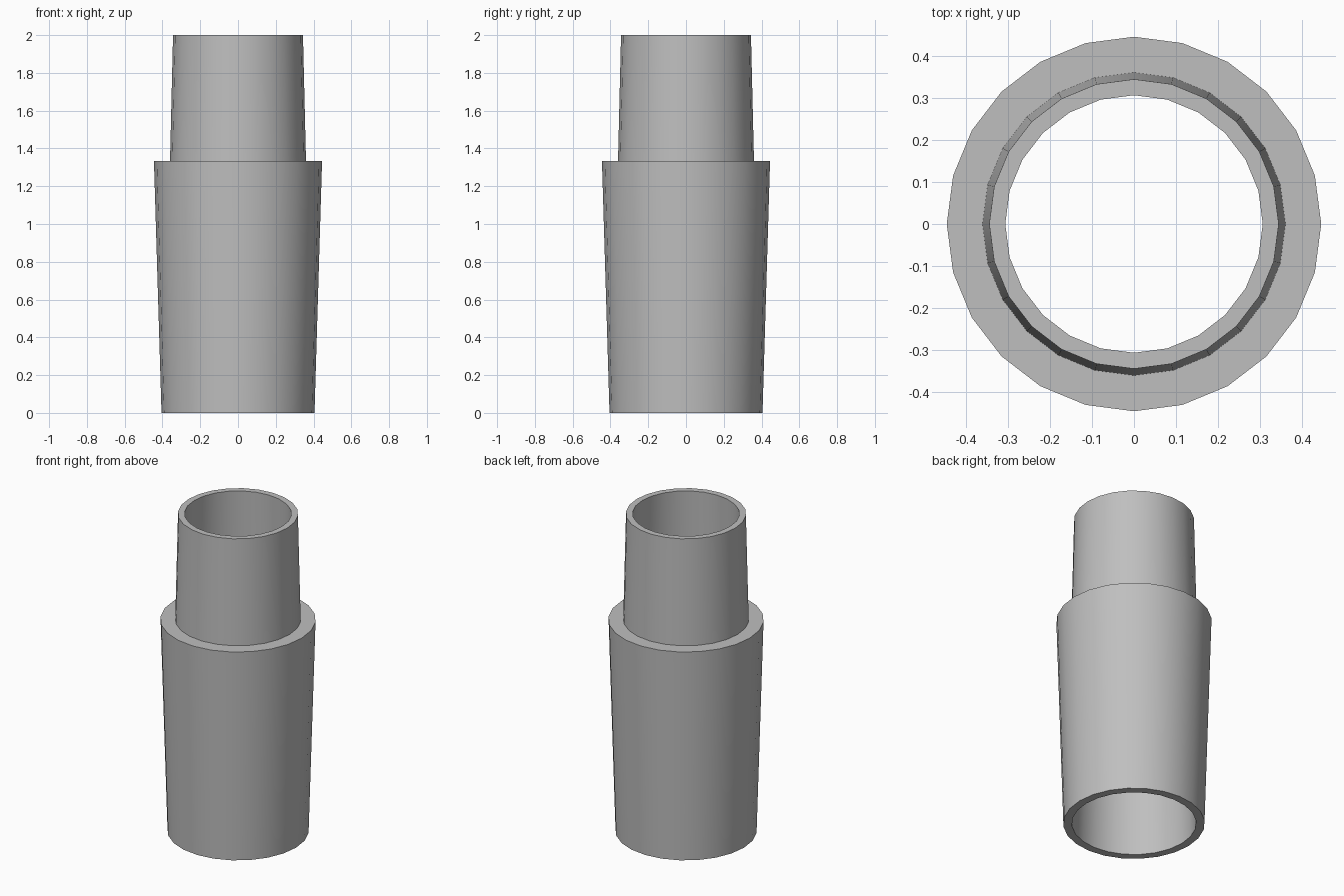
import bpy
import bmesh
import math

SIDES = 24

if "Cube" in bpy.data.objects:
    bpy.data.objects.remove(bpy.data.objects["Cube"])

# One plain grey plastic
grey = bpy.data.materials.new("grey_plastic")
grey.use_nodes = True
colour = (0.52, 0.52, 0.52, 1)
grey.diffuse_color = colour
grey.node_tree.nodes["Principled BSDF"].inputs["Base Color"].default_value = colour


def lathe(name, profile):
    """Turn a closed (radius, height) profile around the z axis."""
    bm = bmesh.new()
    rings = []
    for radius, z in profile:
        ring = []
        for i in range(SIDES):
            a = math.tau * i / SIDES
            ring.append(bm.verts.new((radius * math.cos(a), radius * math.sin(a), z)))
        rings.append(ring)
    for lower, upper in zip(rings, rings[1:] + rings[:1]):
        for i in range(SIDES):
            j = (i + 1) % SIDES
            bm.faces.new((lower[i], lower[j], upper[j], upper[i]))
    bmesh.ops.recalc_face_normals(bm, faces=bm.faces)
    mesh = bpy.data.meshes.new(name)
    bm.to_mesh(mesh)
    bm.free()
    mesh.materials.append(grey)
    obj = bpy.data.objects.new(name, mesh)
    bpy.context.collection.objects.link(obj)
    bpy.ops.object.select_all(action="DESELECT")
    obj.select_set(True)
    bpy.context.view_layer.objects.active = obj
    bpy.ops.object.shade_smooth_by_angle(angle=math.radians(30))
    return obj


# Wide flared sleeve, flat shoulder, narrow tapered spigot and one tapered bore
lathe("stepped_pipe_adapter", [
    (0.405, 0), (0.445, 1.333),
    (0.36, 1.333), (0.344, 2),
    (0.306, 2), (0.356, 0),
])
